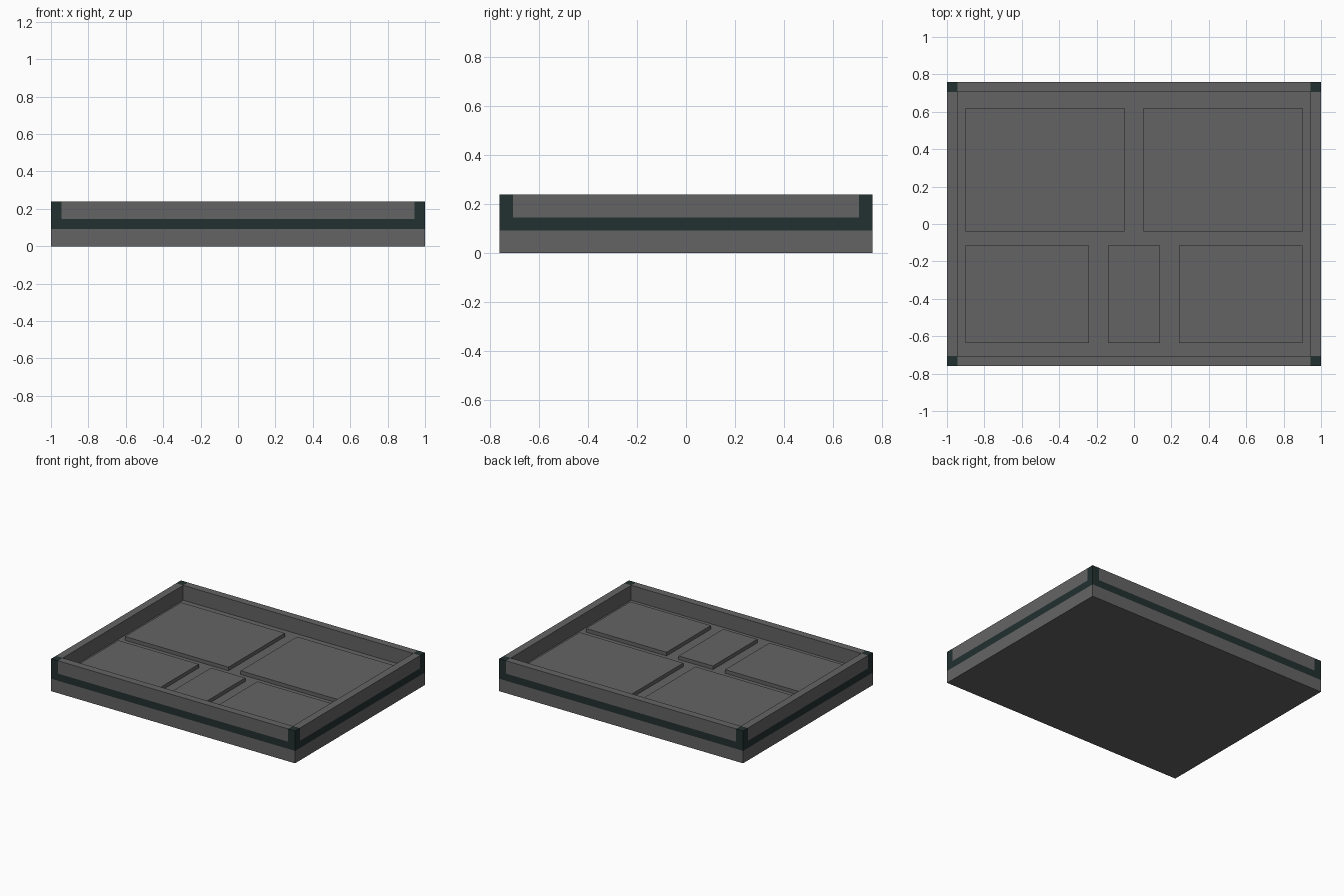
import bpy, bmesh
from mathutils import Vector

if "Cube" in bpy.data.objects:
    bpy.data.objects.remove(bpy.data.objects["Cube"])


def material(name, rgb):
    m = bpy.data.materials.new(name)
    m.diffuse_color = (*rgb, 1)
    m.use_nodes = True
    m.node_tree.nodes["Principled BSDF"].inputs["Base Color"].default_value = m.diffuse_color
    return m


GREY = material("grey", (0.127, 0.127, 0.131))
DARK = material("dark green black", (0.016, 0.030, 0.029))

HX, HY, TOP = 1.0, 0.76, 0.24      # outer half sizes and height
IX, IY, FLOOR = 0.943, 0.705, 0.13  # inner half sizes and floor height
BAND_LOW, BAND_HIGH = 0.092, 0.145


def box(bm, x0, x1, y0, y1, z0, z1):
    verts = bmesh.ops.create_cube(bm, size=1)["verts"]
    for v in verts:
        v.co = Vector((x1 if v.co.x > 0 else x0,
                       y1 if v.co.y > 0 else y0,
                       z1 if v.co.z > 0 else z0))


def finish(bm, name, mats):
    bmesh.ops.recalc_face_normals(bm, faces=bm.faces)
    mesh = bpy.data.meshes.new(name)
    bm.to_mesh(mesh)
    bm.free()
    for m in mats:
        mesh.materials.append(m)
    ob = bpy.data.objects.new(name, mesh)
    bpy.context.collection.objects.link(ob)
    return ob


# Tray: a block cut along the colour borders, with its centre sunk to the floor
bm = bmesh.new()
box(bm, -HX, HX, -HY, HY, 0, TOP)
cuts = [((0, 0, z), (0, 0, 1)) for z in (BAND_LOW, BAND_HIGH)]
cuts += [((s * IX, 0, 0), (1, 0, 0)) for s in (-1, 1)]
cuts += [((0, s * IY, 0), (0, 1, 0)) for s in (-1, 1)]
for co, no in cuts:
    bmesh.ops.bisect_plane(bm, geom=bm.verts[:] + bm.edges[:] + bm.faces[:],
                           plane_co=co, plane_no=no)

# Dark band around the outside and dark corner posts above it
for f in bm.faces:
    c = f.calc_center_median()
    band = BAND_LOW < c.z < BAND_HIGH
    post = c.z > BAND_HIGH and abs(c.x) > IX and abs(c.y) > IY
    f.material_index = 1 if band or post else 0

# Sink the middle of the top
centre = [f for f in bm.faces
          if (f.calc_center_median() - Vector((0, 0, TOP))).length < 0.01]
old = bmesh.ops.extrude_face_region(bm, geom=centre)["geom"]
bmesh.ops.delete(bm, geom=[f for f in centre if f.is_valid], context='FACES_ONLY')
bmesh.ops.translate(bm, vec=(0, 0, FLOOR - TOP),
                    verts=[g for g in old if isinstance(g, bmesh.types.BMVert)])
finish(bm, "tray", [GREY, DARK])

# Raised plates on the floor: two large at the back, three at the front
plates = {
    "back_left_plate": (-0.90, -0.05, -0.04, 0.62),
    "back_right_plate": (0.05, 0.90, -0.04, 0.62),
    "front_left_plate": (-0.90, -0.24, -0.635, -0.115),
    "front_middle_plate": (-0.14, 0.14, -0.635, -0.115),
    "front_right_plate": (0.24, 0.90, -0.635, -0.115),
}
for name, (x0, x1, y0, y1) in plates.items():
    bm = bmesh.new()
    box(bm, x0, x1, y0, y1, FLOOR - 0.002, 0.157)
    finish(bm, name, [GREY])
